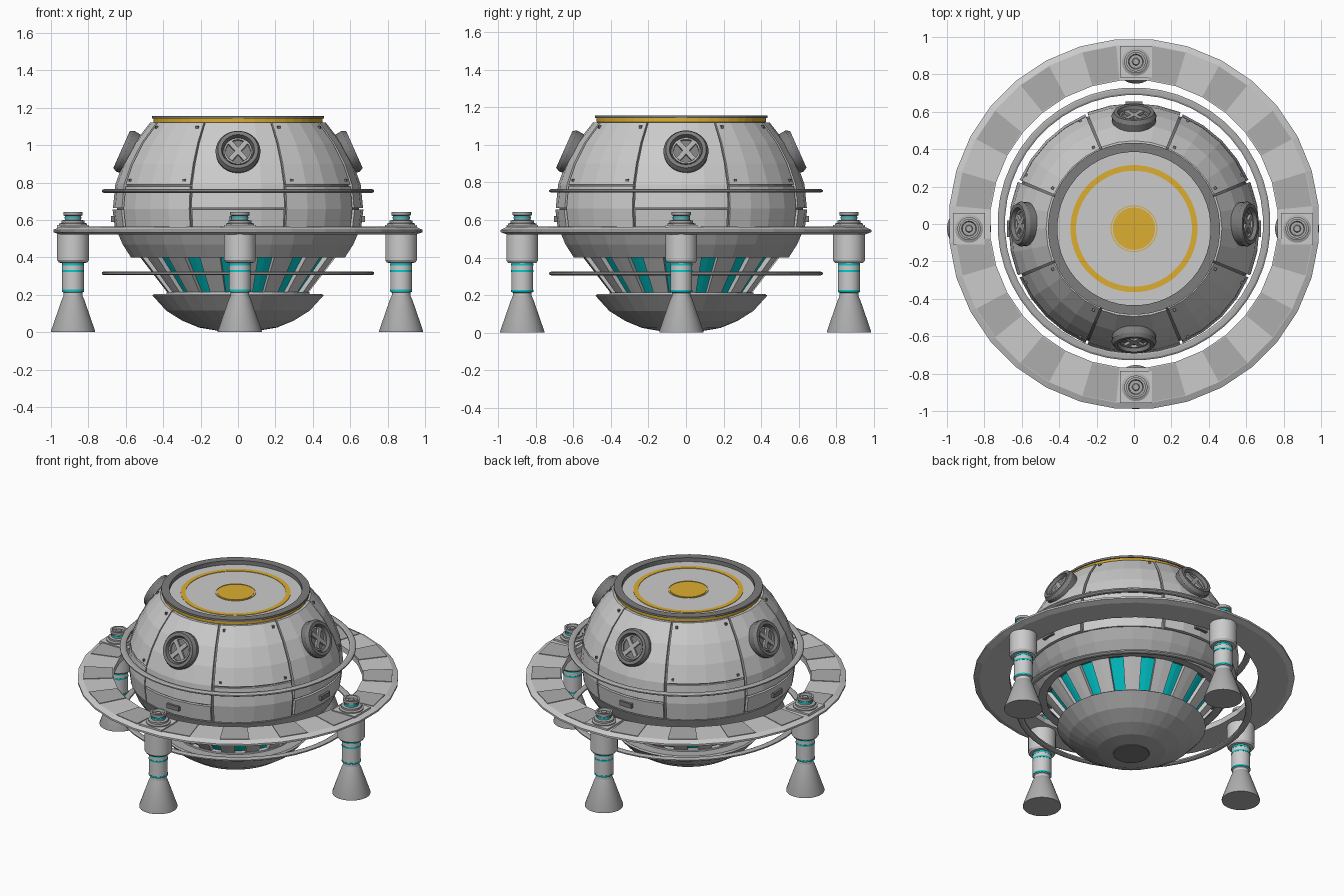
import bpy, bmesh, math
from mathutils import Vector, Matrix

if "Cube" in bpy.data.objects:
    bpy.data.objects.remove(bpy.data.objects["Cube"])


def material(name, rgb):
    m = bpy.data.materials.new(name)
    m.diffuse_color = (*rgb, 1)
    m.use_nodes = True
    m.node_tree.nodes["Principled BSDF"].inputs["Base Color"].default_value = m.diffuse_color
    return m


ORANGE = material("orange", (0.72, 0.42, 0.03))
TEAL = material("teal", (0.0, 0.6, 0.62))
DARK = material("dark_grey", (0.2, 0.2, 0.2))
MID = material("mid_grey", (0.42, 0.42, 0.42))
BODY = (0, -0.025, 0)          # the hull sits slightly forward of the ring


def finish(bm, name, loc, mat, smooth):
    bmesh.ops.remove_doubles(bm, verts=bm.verts, dist=1e-5)
    bmesh.ops.recalc_face_normals(bm, faces=bm.faces)
    me = bpy.data.meshes.new(name)
    bm.to_mesh(me)
    bm.free()
    ob = bpy.data.objects.new(name, me)
    bpy.context.collection.objects.link(ob)
    ob.location = loc
    if mat:
        me.materials.append(mat)
    if smooth:
        bpy.ops.object.select_all(action='DESELECT')
        bpy.context.view_layer.objects.active = ob
        ob.select_set(True)
        bpy.ops.object.shade_smooth_by_angle(angle=math.radians(30))
    return ob


def sweep(name, profile, spans=None, n=32, loc=(0, 0, 0), mat=None, smooth=False):
    """Revolve a closed (radius, z) outline about z, fully or over angle spans."""
    bm = bmesh.new()
    off = 180 / n
    for a0, a1 in spans or [(off, 360 + off)]:
        full = abs(a1 - a0 - 360) < 1e-6
        rings = []
        for i in range(n if full else n + 1):
            a = math.radians(a0 + (a1 - a0) * i / n)
            rings.append([bm.verts.new((r * math.cos(a), r * math.sin(a), z)) for r, z in profile])
        k = len(profile)
        for i in range(n):
            p, q = rings[i], rings[(i + 1) % len(rings)]
            for j in range(k):
                j2 = (j + 1) % k
                if profile[j][0] or profile[j2][0]:
                    bm.faces.new((p[j], q[j], q[j2], p[j2]))
        if not full:
            bm.faces.new(rings[0])
            bm.faces.new(rings[-1])
    return finish(bm, name, loc, mat, smooth)


def box(r0, r1, z0, z1):
    return [(r0, z0), (r1, z0), (r1, z1), (r0, z1)]


def cubes(name, mats, loc=(0, 0, 0), mat=None):
    bm = bmesh.new()
    for m in mats:
        bmesh.ops.create_cube(bm, size=1, matrix=m)
    return finish(bm, name, loc, mat, False)


# Hull outline: radius by height
HULL = [(.40, .575), (.47, .62), (.54, .65), (.66, .665), (.79, .652), (.90, .612), (1.01, .552), (1.125, .462)]


def hull_r(z):
    for (z0, r0), (z1, r1) in zip(HULL, HULL[1:]):
        if z <= z1:
            return r0 + (r1 - r0) * (z - z0) / (z1 - z0)
    return HULL[-1][1]


def plate(z0, z1, lift=0.0, t=.02):
    zs = [z0] + [z for z, _ in HULL if z0 < z < z1] + [z1]
    return [(hull_r(z) + lift, z) for z in zs] + [(hull_r(z) - t, z) for z in reversed(zs)]


def sectors(start, step, count, half):
    return [(start + step * i - half, start + step * i + half) for i in range(count)]


# Hull core and plating
sweep("hull_core", [(0, .41)] + [(hull_r(z) - .014, max(z, .41)) for z, _ in HULL] + [(0, 1.125)], loc=BODY, mat=DARK)
sweep("lower_hull_band", plate(.40, .54, t=.05), loc=BODY, mat=MID)
sweep("window_panels", plate(.665, 1.12, .004), sectors(0, 90, 4, 21.9), 4, BODY)
sweep("upper_panels", plate(.79, 1.12), sectors(45, 90, 4, 21.9), 4, BODY)
sweep("side_panels", plate(.545, .78), sectors(45, 90, 4, 21.9), 4, BODY)
sweep("access_panels", plate(.55, .655, .006), sectors(0, 90, 4, 21.6), 4, BODY)

# Small slots under the windows, and panel screws
slots, screws = [], []
for i in range(4):
    rot = Matrix.Rotation(math.radians(90 * i), 4, 'Z')
    slots.append(rot @ Matrix.Translation((.664, 0, .605)) @ Matrix.Diagonal((.03, .09, .03, 1)))
    for da in (-18.5, 18.5):
        for z in (.812, 1.095):
            r2 = Matrix.Rotation(math.radians(90 * i + 45 + da), 4, 'Z')
            screws.append(r2 @ Matrix.Translation((hull_r(z), 0, z)) @ Matrix.Diagonal((.014, .014, .014, 1)))
cubes("panel_slots", slots, BODY, DARK)
cubes("panel_screws", screws, BODY, DARK)

# Top hatch
sweep("hatch_rim", [(.41, 1.11), (.445, 1.11), (.445, 1.143), (.46, 1.143), (.46, 1.157), (.41, 1.157)], n=48, loc=BODY, mat=DARK)
sweep("hatch_band", box(.43, .452, 1.122, 1.143), n=48, loc=BODY, mat=ORANGE)
sweep("hatch_floor", [(0, 1.11), (.42, 1.11), (.42, 1.13), (0, 1.13)], n=48, loc=BODY)
sweep("hatch_ring", box(.31, .34, 1.125, 1.133), n=48, loc=BODY, mat=ORANGE)
sweep("hatch_inner_ring", box(.12, .125, 1.125, 1.133), n=48, loc=BODY, mat=ORANGE)
sweep("hatch_centre", [(0, 1.125), (.113, 1.125), (.113, 1.133), (0, 1.133)], n=48, loc=BODY, mat=ORANGE)

# Glowing vent with ribs, and the bowl underneath
sweep("vent_glow", [(0, .19), (.335, .19), (.50, .41), (0, .41)], loc=BODY, mat=TEAL)
sweep("vent_ribs", [(.36, .19), (.53, .41), (.47, .41), (.30, .19)], sectors(16.9 + 11.25, 22.5, 16, 6.3), 2, BODY)
sweep("vent_collar", box(.30, .385, .19, .215), loc=BODY)
sweep("bottom_bowl", [(0, .205), (.45, .205), (.46, .197), (.385, .115), (.30, .062), (.21, .025), (.11, .008), (0, .008)],
      n=32, loc=BODY, mat=MID)
sweep("bottom_port", [(0, .004), (.11, .004), (.115, .012), (0, .012)], loc=BODY, mat=DARK)

# Flat outer ring, its dark tiles, and two thin hoops
sweep("outer_ring", [(.77, .525), (.955, .522), (.992, .535), (.992, .547), (.96, .562), (.77, .562)])
sweep("ring_tiles", box(.776, .957, .555, .566), sectors(11.25, 22.5, 16, 5.5), 1, mat=MID)
for name, z in (("upper_hoop", .755), ("lower_hoop", .315)):
    sweep(name, [(.69, z - .005), (.70, z - .01), (.72, z - .01), (.73, z - .004), (.73, z + .004),
                 (.72, z + .01), (.70, z + .01), (.69, z + .005)], n=48, mat=MID)

# Round windows with crossed bars
for name, x, y in (("front", 0, -1), ("back", 0, 1), ("left", -1, 0), ("right", 1, 0)):
    loc = Vector((x * .58, y * .58 + (BODY[1] if y else 0), .957))
    q = Vector((x, y, math.tan(math.radians(24)))).to_track_quat('Z', 'Y')
    frame = sweep(name + "_window", [(0, -.04), (.113, -.04), (.12, .025), (.108, .047), (.088, .047), (.08, .018), (0, .018)],
                  loc=loc, mat=DARK, smooth=True)
    inner = sweep(name + "_window_ring", box(.066, .076, .01, .03), loc=loc, mat=MID, smooth=True)
    bars = cubes(name + "_window_bars", [Matrix.Translation((0, 0, .022)) @ Matrix.Rotation(math.radians(a), 4, 'Z')
                 @ Matrix.Diagonal((.13, .026, .022, 1)) for a in (50, -50)], loc, MID)
    for ob in (frame, inner, bars):
        ob.rotation_mode = 'QUATERNION'
        ob.rotation_quaternion = q

# Four thruster legs on the ring
for name, x, y in (("front", .01, -.872), ("back", .01, .868), ("left", -.882, -.025), ("right", .872, -.025)):
    loc = (x, y, 0)
    sweep(name + "_thruster_bell", [(0, 0), (.118, 0), (.118, .008), (.06, .175), (.048, .2), (0, .2)], loc=loc, mat=MID, smooth=True)
    sweep(name + "_thruster_body", [(0, .19), (.05, .19), (.05, .212), (.058, .216), (.058, .37), (.076, .372), (.085, .385),
                                    (.085, .53), (0, .53)], loc=loc, smooth=True)
    for i, z in enumerate((.222, .328, .362)):
        sweep(f"{name}_thruster_light_{i}", box(.05, .0595, z - .005, z + .005), loc=loc, mat=TEAL, smooth=True)
    cubes(name + "_thruster_mount", [Matrix.Translation((0, 0, .563)) @ Matrix.Diagonal((.17, .17, .02, 1))], loc)
    sweep(name + "_thruster_cap", [(0, .56), (.075, .56), (.075, .58), (.062, .585), (.062, .597), (.044, .6), (.044, .622),
                                   (.052, .626), (.052, .643), (.04, .643), (.036, .628), (.02, .628), (.016, .638), (0, .638)],
          loc=loc, mat=MID, smooth=True)
    sweep(name + "_thruster_cap_light", box(.04, .0465, .607, .617), loc=loc, mat=TEAL, smooth=True)
